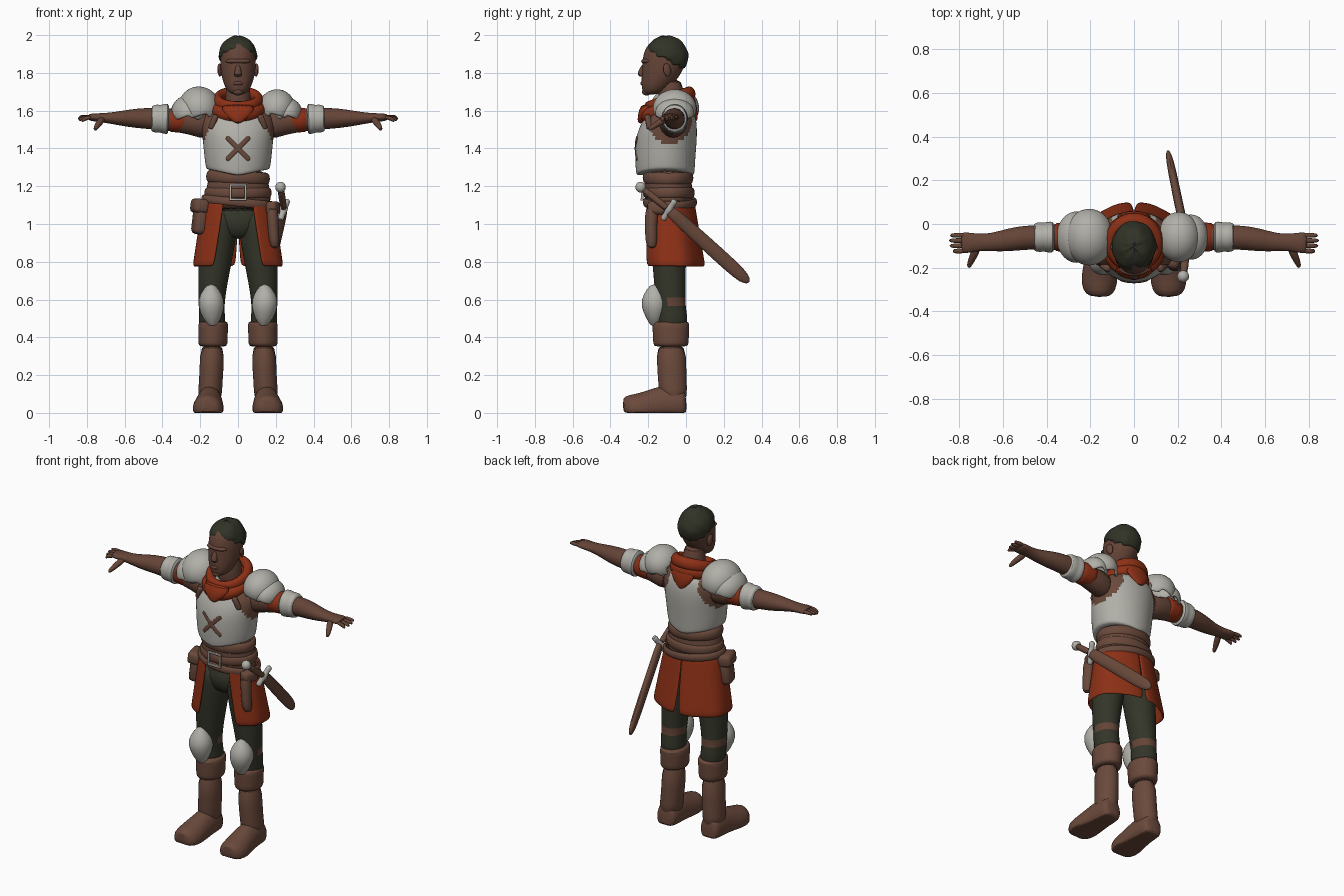
import bpy, bmesh, math, random
from mathutils import Vector, Matrix, Euler

if "Cube" in bpy.data.objects:
    bpy.data.objects.remove(bpy.data.objects["Cube"])
random.seed(4)


def material(name, rgb):
    m = bpy.data.materials.new(name)
    m.use_nodes = True
    m.diffuse_color = (*rgb, 1)
    bsdf = m.node_tree.nodes["Principled BSDF"]
    bsdf.inputs["Base Color"].default_value = (*rgb, 1)
    bsdf.inputs["Roughness"].default_value = 0.8
    return m


SKIN = material("skin", (0.13, 0.058, 0.038))
LEATHER = material("leather", (0.145, 0.067, 0.044))
RED = material("red cloth", (0.27, 0.03, 0.008))
OLIVE = material("dark olive", (0.034, 0.036, 0.022))
PLATE = material("pale plate", (0.44, 0.43, 0.39))
HAIR = material("hair", (0.03, 0.033, 0.02))


def build(name, bm, mats, side=1, smooth=1, warp=None, paint=None, thick=0):
    """Turn a bmesh into a shaded object; side=-1 mirrors it across x."""
    for v in bm.verts:
        if warp:
            v.co = warp(v.co.copy())
        v.co.x *= side
    bmesh.ops.recalc_face_normals(bm, faces=bm.faces)
    me = bpy.data.meshes.new(name)
    bm.to_mesh(me)
    bm.free()
    ob = bpy.data.objects.new(name, me)
    bpy.context.collection.objects.link(ob)
    for m in mats if isinstance(mats, tuple) else (mats,):
        me.materials.append(m)
    if thick:
        ob.modifiers.new("thickness", "SOLIDIFY").thickness = thick
    if smooth:
        sub = ob.modifiers.new("smooth", "SUBSURF")
        sub.levels = sub.render_levels = smooth
    if paint:
        graph = bpy.context.evaluated_depsgraph_get()
        baked = bpy.data.meshes.new_from_object(ob.evaluated_get(graph))
        ob.modifiers.clear()
        ob.data = baked
        for p in baked.polygons:
            p.material_index = int(paint(p.center))
    bpy.ops.object.select_all(action="DESELECT")
    ob.select_set(True)
    bpy.context.view_layer.objects.active = ob
    bpy.ops.object.shade_smooth_by_angle(angle=math.radians(50))
    return ob


def loft(name, mats, rings, sides=20, **kw):
    """Skin elliptical rings (x, y, z, a, b) set square to the line of the part."""
    d = (Vector(rings[-1][:3]) - Vector(rings[0][:3])).normalized()
    if abs(d.z) > 0.93:
        u, w = Vector((1, 0, 0)), Vector((0, 1, 0))
    else:
        w = (Vector((0, 0, 1)) - d * d.z).normalized()
        u = w.cross(d)
    bm = bmesh.new()
    loops = []
    for x, y, z, a, b in rings:
        turn = [math.tau * i / sides for i in range(sides)]
        loops.append([bm.verts.new(Vector((x, y, z)) + u * a * math.cos(t) + w * b * math.sin(t))
                      for t in turn])
    for lo, hi in zip(loops, loops[1:]):
        for i in range(sides):
            j = (i + 1) % sides
            bm.faces.new((lo[i], lo[j], hi[j], hi[i]))
    bm.faces.new(loops[0])
    bm.faces.new(loops[-1])
    return build(name, bm, mats, **kw)


def blob(name, mats, loc, size, rot=(0, 0, 0), keep=None, seg=20, **kw):
    """Ellipsoid, optionally trimmed to the vertices that keep() accepts."""
    bm = bmesh.new()
    place = Matrix.LocRotScale(Vector(loc), Euler(rot), Vector(size))
    bmesh.ops.create_uvsphere(bm, u_segments=seg, v_segments=seg * 2 // 3, radius=1, matrix=place)
    if keep:
        bmesh.ops.delete(bm, geom=[v for v in bm.verts if not keep(v.co)], context="VERTS")
    return build(name, bm, mats, **kw)


def box(name, mats, loc, size, rot=(0, 0, 0), bevel=0.01, **kw):
    bm = bmesh.new()
    bmesh.ops.create_cube(bm, size=1, matrix=Matrix.LocRotScale(Vector(loc), Euler(rot), Vector(size)))
    bmesh.ops.bevel(bm, geom=bm.edges[:], offset=bevel, segments=2, affect="EDGES", profile=0.5)
    return build(name, bm, mats, smooth=0, **kw)


def roll(name, mats, loc, radii, tube, tilt=(0, 0, 0), tall=1.0, **kw):
    """Oval ring around the body, tall stretches its section upward."""
    bm = bmesh.new()
    turn = Euler(tilt).to_matrix()
    n, k = 32, 8
    grid = []
    for i in range(n):
        t = math.tau * i / n
        out = Vector((math.cos(t), math.sin(t), 0))
        base = Vector((radii[0] * out.x, radii[1] * out.y, 0))
        grid.append([bm.verts.new(Vector(loc) + turn @ (base + out * tube * math.cos(math.tau * j / k)
                     + Vector((0, 0, tube * tall * math.sin(math.tau * j / k))))) for j in range(k)])
    for i in range(n):
        for j in range(k):
            a, b = grid[i], grid[(i + 1) % n]
            bm.faces.new((a[j], b[j], b[(j + 1) % k], a[(j + 1) % k]))
    return build(name, bm, mats, **kw)


# Head
loft("neck", SKIN, [(0, -.07, 1.55, .08, .08), (0, -.075, 1.65, .066, .066), (0, -.085, 1.78, .066, .07)])
loft("head", SKIN, [(0, -.185, 1.685, .03, .035), (0, -.168, 1.705, .06, .065), (0, -.148, 1.75, .08, .09),
                    (0, -.128, 1.8, .092, .106), (0, -.115, 1.86, .096, .118), (0, -.108, 1.92, .094, .115),
                    (0, -.105, 1.965, .07, .085), (0, -.105, 1.98, .03, .04)], smooth=2)
loft("nose", SKIN, [(0, -.218, 1.85, .012, .014), (0, -.234, 1.81, .017, .02), (0, -.238, 1.79, .024, .022),
                    (0, -.23, 1.778, .016, .012)], sides=10)
blob("brow", SKIN, (0, -.208, 1.862), (.068, .03, .016))
blob("lips", SKIN, (0, -.22, 1.745), (.03, .022, .014))
blob("chin", SKIN, (0, -.208, 1.7), (.03, .026, .02))


def tousle(co):
    centre = Vector((0, -.105, 1.885))
    return centre + (co - centre) * random.uniform(.97, 1.07)


blob("hair", HAIR, (0, -.105, 1.884), (.101, .118, .112), seg=24, thick=.015, warp=tousle,
     keep=lambda c: c.z > 1.8 - c.y * .5)

# Scarf
roll("scarf_upper", RED, (0, -.085, 1.655), (.108, .115), .03, (.35, 0, 0), 1.3)
roll("scarf_lower", RED, (0, -.098, 1.61), (.118, .125), .034, (.3, 0, 0), 1.2)
loft("scarf_front", RED, [(0, -.2, 1.64, .11, .04), (0, -.23, 1.575, .07, .027), (0, -.242, 1.53, .012, .015)])
loft("scarf_back", RED, [(0, .02, 1.66, .11, .035), (0, .045, 1.58, .055, .018), (0, .05, 1.54, .01, .01)])

# Torso


def dip(co):
    if co.z < 1.3:
        co.z += .035 * min(1, abs(co.x) / .165) - .015
    return co


loft("breastplate", (PLATE, LEATHER), [
    (0, -.11, 1.265, .163, .149), (0, -.11, 1.275, .17, .156), (0, -.11, 1.35, .179, .16),
    (0, -.105, 1.45, .187, .164), (0, -.093, 1.52, .2, .152), (0, -.08, 1.58, .185, .13),
    (0, -.075, 1.63, .12, .1)], sides=28, smooth=2, warp=dip,
    paint=lambda c: abs(c.x) > .1 and ((c.y + .085) / .115) ** 2 + ((c.z - 1.54) / .115) ** 2 < 1)
for i, s in enumerate((1, -1)):
    loft(f"chest_cross_{i + 1}", LEATHER, [(k * .0125, -.268, 1.4 + s * k * .0125, .004, .013) for k in range(-5, 6)],
         sides=8, warp=lambda c: c + Vector((0, .158 * (1 - math.sqrt(1 - (c.x / .18) ** 2)), 0)))
loft("waist", LEATHER, [(0, -.09, 1.07, .18, .125), (0, -.09, 1.14, .175, .128), (0, -.095, 1.2, .165, .127),
                        (0, -.1, 1.3, .158, .13)])
roll("sash", LEATHER, (0, -.095, 1.245), (.15, .115), .022, (0, .05, 0), 1.7)
roll("belt", LEATHER, (0, -.09, 1.165), (.166, .124), .014, (0, 0, 0), 2.2)
roll("sword_belt", LEATHER, (0, -.085, 1.115), (.185, .132), .013, (0, .1, 0), 1.9)
for s in (1, -1):
    box("buckle_side", PLATE, (s * .04, -.232, 1.168), (.012, .014, .085), bevel=.003)
    box("buckle_bar", PLATE, (0, -.234, 1.168 + s * .038), (.09, .014, .012), bevel=.003)

# Hips under the skirt
loft("hips", OLIVE, [(0, -.09, .92, .08, .07), (0, -.09, .97, .15, .1), (0, -.09, 1.1, .17, .12)])


def skirt_half(name, side):
    bm = bmesh.new()
    rows = []
    for k in range(7):
        f = k / 6
        start, end = math.radians(24 + 9 * f), math.radians(180 - max(0, f - .45) * 6)
        rx, ry, cy = .187 + .058 * f, .135 + .037 * f, -.09 + .02 * f
        row = []
        for i in range(19):
            t = start + (end - start) * i / 18
            fold = 1 + .02 * f * math.sin(t * 7)
            row.append(bm.verts.new((rx * fold * math.sin(t), cy - ry * fold * math.cos(t), 1.125 - .35 * f)))
        rows.append(row)
    for a, b in zip(rows, rows[1:]):
        for i in range(18):
            bm.faces.new((a[i], a[i + 1], b[i + 1], b[i]))
    build(name, bm, RED, side=side, thick=.014)


for label, s in (("left", 1), ("right", -1)):
    skirt_half(f"{label}_skirt", s)
    blob(f"{label}_ear", SKIN, (.097, -.1, 1.815), (.012, .022, .036), (.2, 0, .3), side=s, seg=12)
    # Shoulder armour
    blob(f"{label}_shoulder_plate", PLATE, (.205, -.06, 1.612), (.1, .118, .102), (0, .3, 0), side=s, thick=.015,
         keep=lambda c: c.z > 1.56 and c.x > .11)
    blob(f"{label}_shoulder_lame", PLATE, (.262, -.06, 1.585), (.08, .106, .082), (0, .4, 0), side=s, thick=.015,
         keep=lambda c: c.z > 1.55)
    box(f"{label}_chest_strap", LEATHER, (.13, -.198, 1.54), (.03, .03, .08), (0, -.4, .5), side=s)
    # Arm and hand
    loft(f"{label}_arm", SKIN, [(.14, -.07, 1.52, .085, .09), (.25, -.065, 1.545, .066, .068),
                                (.4, -.06, 1.555, .056, .058), (.5, -.062, 1.56, .056, .056),
                                (.57, -.072, 1.56, .054, .048), (.65, -.084, 1.56, .042, .034),
                                (.71, -.084, 1.562, .038, .025), (.77, -.086, 1.565, .05, .021),
                                (.795, -.086, 1.566, .046, .016)], side=s)
    loft(f"{label}_sleeve", RED, [(.26, -.06, 1.55, .066, .066), (.29, -.06, 1.55, .072, .07),
                                  (.33, -.06, 1.55, .066, .064), (.38, -.06, 1.552, .068, .068)], side=s)
    loft(f"{label}_arm_guard", PLATE, [(.365, -.06, 1.555, .062, .07), (.372, -.06, 1.556, .072, .082),
                                       (.395, -.06, 1.557, .072, .08), (.41, -.06, 1.557, .066, .073),
                                       (.43, -.06, 1.558, .07, .077), (.455, -.06, 1.558, .066, .07),
                                       (.46, -.06, 1.558, .055, .058)], side=s)
    for i in range(4):
        y, tip = -.052 - i * .024, .85 - (.006, 0, .004, .02)[i]
        loft(f"{label}_finger_{i + 1}", SKIN, [(.77, y, 1.567, .012, .012), (.815, y, 1.568 - .003 * i, .013, .013),
                                               (tip, y, 1.566 - .008 * i, .008, .008)], sides=8, side=s)
    loft(f"{label}_thumb", SKIN, [(.715, -.1, 1.56, .02, .02), (.735, -.145, 1.535, .019, .018),
                                  (.752, -.182, 1.51, .014, .014), (.758, -.2, 1.498, .008, .008)], sides=10, side=s)
    # Leg, knee guard and boot
    loft(f"{label}_leg", (OLIVE, SKIN), [
        (.135, -.075, .42, .066, .072), (.138, -.072, .5, .072, .084), (.14, -.08, .56, .067, .078),
        (.136, -.085, .66, .076, .082), (.122, -.09, .8, .09, .09), (.102, -.09, .95, .098, .102),
        (.09, -.09, 1.08, .09, .11)], side=s, smooth=2,
        paint=lambda c: .565 < c.z < .605 and c.y > -.1)
    loft(f"{label}_knee_guard", PLATE, [(.135, -.165, .455, .016, .02), (.138, -.165, .5, .052, .048),
                                        (.142, -.165, .57, .076, .08), (.142, -.165, .625, .066, .066),
                                        (.142, -.165, .685, .018, .022)], sides=12, side=s)
    loft(f"{label}_boot_shaft", LEATHER, [(.15, -.065, .05, .064, .07), (.147, -.07, .13, .064, .077),
                                          (.14, -.075, .22, .063, .076), (.136, -.08, .38, .068, .085)], side=s)
    loft(f"{label}_boot_cuff", LEATHER, [(.133, -.08, .35, .07, .086), (.133, -.08, .36, .079, .096),
                                         (.132, -.08, .42, .078, .096), (.131, -.08, .475, .082, .102),
                                         (.131, -.08, .488, .07, .088)], side=s)
    loft(f"{label}_boot_foot", LEATHER, [(.15, .002, .045, .045, .07), (.15, -.015, .05, .066, .085),
                                         (.15, -.09, .05, .068, .1), (.153, -.17, .035, .074, .098),
                                         (.158, -.24, .02, .086, .085), (.16, -.305, .02, .078, .075),
                                         (.16, -.335, .03, .045, .05)],
         side=s, warp=lambda c: Vector((c.x, c.y, max(c.z, 0))))

# Pouches
box("right_pouch", LEATHER, (-.2, -.115, 1.03), (.07, .11, .17), (0, .12, .25), bevel=.025)
box("right_pouch_flap", LEATHER, (-.202, -.117, 1.095), (.082, .122, .075), (0, .12, .25), bevel=.02)
loft("left_pouch", LEATHER, [(.195, -.18, .87, .018, .02), (.192, -.185, .91, .03, .034),
                             (.185, -.185, 1.0, .028, .03), (.18, -.18, 1.1, .036, .04)])
box("left_belt_pouch", LEATHER, (.185, -.155, 1.085), (.06, .1, .07), (0, 0, -.3), bevel=.02)

# Sheathed sword on the left hip
hilt, tip, knob = Vector((.243, -.09, 1.075)), Vector((.155, .335, .69)), Vector((.225, -.24, 1.195))


def along(a, b, f, wide, deep):
    return (*a.lerp(b, f), wide, deep)


loft("scabbard", LEATHER, [along(hilt, tip, f, w, h) for f, w, h in (
    (0, .018, .03), (.05, .022, .036), (.4, .021, .039), (.8, .02, .04), (.94, .016, .033), (1, .006, .01))], sides=12)
loft("sword_grip", LEATHER, [along(knob, hilt, f, r, r) for f, r in ((0, .015), (.3, .02), (.6, .018), (1, .02))], sides=12)
blob("pommel", PLATE, knob, (.029, .029, .029), seg=14)
across = Vector((.02, .035, .055))
loft("sword_guard", PLATE, [along(hilt - across, hilt + across, f, r, r) for f, r in (
    (0, .012), (.1, .02), (.3, .014), (.5, .024), (.7, .014), (.9, .02), (1, .012))], sides=10)
